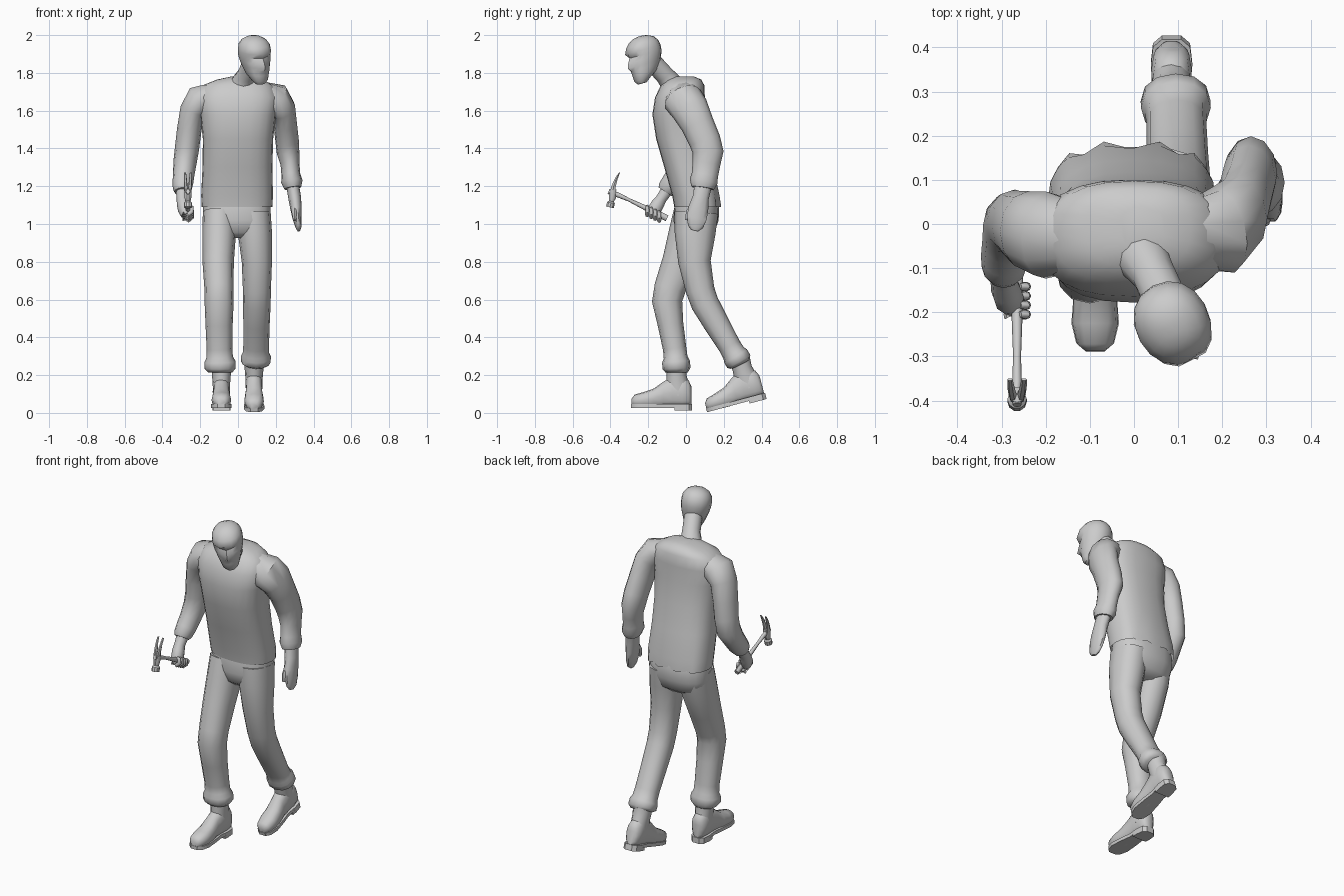
import bpy, bmesh, math
from mathutils import Vector, Matrix

X, Y, Z = Vector((1, 0, 0)), Vector((0, 1, 0)), Vector((0, 0, 1))


def finish(bm, name, mat=None, angle=50):
    bmesh.ops.recalc_face_normals(bm, faces=bm.faces)
    me = bpy.data.meshes.new(name)
    bm.to_mesh(me)
    bm.free()
    if mat:
        me.transform(mat)
    ob = bpy.data.objects.new(name, me)
    bpy.context.collection.objects.link(ob)
    bpy.ops.object.select_all(action='DESELECT')
    ob.select_set(True)
    bpy.context.view_layer.objects.active = ob
    bpy.ops.object.shade_smooth_by_angle(angle=math.radians(angle))
    return ob


def loft(name, secs, n=12, e=2.0, axis=None, mat=None, caps=(True, True), angle=50, tweak=None):
    """Skin superellipse sections (x, y, z, half width, half depth) along a path."""
    bm = bmesh.new()
    pts = [Vector(s[:3]) for s in secs]
    rings = []
    for i, s in enumerate(secs):
        t = axis or (pts[min(i + 1, len(pts) - 1)] - pts[max(i - 1, 0)]).normalized()
        u = (X - t * X.dot(t)).normalized()
        v = t.cross(u)
        ring = []
        for j in range(n):
            a = 2 * math.pi * j / n
            c, d = math.cos(a), math.sin(a)
            c = math.copysign(abs(c) ** (2 / e), c)
            d = math.copysign(abs(d) ** (2 / e), d)
            p = pts[i] + u * c * s[3] + v * d * s[4]
            if tweak:
                p = p + tweak(i, j)
            ring.append(bm.verts.new(p))
        rings.append(ring)
    for a, b in zip(rings, rings[1:]):
        for j in range(n):
            k = (j + 1) % n
            bm.faces.new((a[j], a[k], b[k], b[j]))
    if caps[0]:
        bm.faces.new(rings[0][::-1])
    if caps[1]:
        bm.faces.new(rings[-1])
    return finish(bm, name, mat, angle)


# sweater, open at the hem with a few folds at the back
def hem_folds(i, j):
    if i < 2 and 3 <= j <= 9:
        return Vector((0, (0.008 if j % 2 else -0.012) * (1 - i * 0.5), 0))
    return Vector()


loft("sweater_body", [
    (-.005, .06, 1.09, .187, .122), (-.005, .052, 1.15, .19, .125), (-.003, .015, 1.3, .185, .13),
    (0, -.02, 1.45, .186, .138), (0, -.038, 1.58, .2, .14), (0, -.032, 1.67, .215, .132),
    (0, -.018, 1.735, .185, .115), (.01, -.01, 1.765, .12, .09), (.02, -.01, 1.782, .05, .05)],
    n=24, e=2.5, axis=Z, caps=(False, True), tweak=hem_folds)

# sleeves
loft("left_sleeve", [
    (.13, -.025, 1.695, .06, .08), (.2, -.015, 1.66, .085, .105), (.237, .02, 1.61, .068, .1),
    (.25, .06, 1.53, .062, .088), (.26, .1, 1.44, .062, .084), (.265, .117, 1.38, .06, .082),
    (.275, .108, 1.32, .05, .074), (.28, .1, 1.26, .05, .07), (.285, .093, 1.225, .057, .074),
    (.29, .088, 1.19, .045, .06)])
loft("right_sleeve", [
    (-.13, -.03, 1.69, .06, .08), (-.2, -.025, 1.655, .085, .1), (-.24, -.015, 1.6, .068, .09),
    (-.258, -.005, 1.5, .065, .08), (-.27, .003, 1.4, .064, .075), (-.28, -.002, 1.33, .062, .075),
    (-.287, -.04, 1.265, .057, .062), (-.292, -.075, 1.215, .055, .058),
    (-.295, -.1, 1.185, .05, .052), (-.295, -.11, 1.17, .04, .042)])

# relaxed hand
loft("left_hand", [
    (.29, .09, 1.2, .034, .048), (.3, .078, 1.14, .034, .045), (.307, .065, 1.08, .03, .056),
    (.313, .057, 1.03, .024, .055), (.32, .05, .985, .017, .042), (.322, .045, .965, .008, .02)], n=10)
loft("left_thumb", [
    (.3, .045, 1.11, .015, .018), (.298, .015, 1.06, .014, .016), (.3, .005, 1.02, .008, .01)], n=8)

# gripping hand
loft("right_hand", [
    (-.295, -.1, 1.18, .034, .034), (-.295, -.13, 1.135, .03, .03), (-.29, -.15, 1.105, .034, .036),
    (-.283, -.17, 1.07, .034, .038), (-.278, -.18, 1.045, .025, .03)], n=10)
for k in range(4):
    y, z = -.205 + k * .021, 1.078 - k * .01
    loft("right_finger", [
        (-.292, y, z - .022, .012, .011), (-.265, y, z - .03, .012, .011), (-.244, y, z - .012, .012, .011),
        (-.246, y, z + .012, .011, .01), (-.258, y, z + .018, .007, .007)], n=8)

# claw hammer
HX = -.265
loft("hammer_handle", [
    (HX, -.1, 1.03, .014, .016), (HX, -.13, 1.045, .014, .017), (HX, -.22, 1.088, .012, .013),
    (HX, -.3, 1.127, .009, .009), (HX, -.36, 1.154, .011, .013), (HX, -.41, 1.172, .01, .014)], n=8)
loft("hammer_head", [
    (HX, -.386, 1.185, .02, .018), (HX, -.39, 1.14, .018, .02), (HX, -.395, 1.12, .014, .014),
    (HX, -.397, 1.112, .022, .022), (HX, -.403, 1.088, .022, .022)], n=10, angle=35)
for side in (-1, 1):
    loft("hammer_claw", [
        (HX + side * .009, -.388, 1.165, .01, .018), (HX + side * .011, -.383, 1.2, .009, .013),
        (HX + side * .014, -.369, 1.24, .008, .008), (HX + side * .016, -.352, 1.272, .006, .003)],
        n=6, angle=35)

# trousers
loft("trouser_seat", [
    (-.007, .05, .925, .1, .06), (-.007, .05, .955, .165, .1), (-.007, .053, 1.02, .18, .12),
    (-.007, .057, 1.09, .178, .118), (-.007, .05, 1.17, .168, .1)], n=20, e=2.4, axis=Z)
loft("right_trouser_leg", [
    (-.098, .045, 1.06, .088, .11), (-.1, .02, .95, .089, .112), (-.105, -.03, .8, .083, .096),
    (-.101, -.085, .66, .077, .084), (-.1, -.1, .59, .077, .08), (-.1, -.082, .47, .072, .068),
    (-.098, -.06, .34, .068, .062), (-.097, -.055, .295, .07, .063), (-.095, -.053, .27, .083, .074),
    (-.095, -.05, .235, .083, .074), (-.095, -.05, .215, .065, .06)], e=2.2)
loft("left_trouser_leg", [
    (.085, .055, 1.06, .088, .115), (.09, .048, .95, .09, .108), (.1, .045, .8, .08, .086),
    (.1, .075, .65, .074, .076), (.1, .1, .58, .073, .074), (.098, .16, .475, .07, .068),
    (.096, .23, .355, .068, .06), (.095, .252, .317, .07, .062), (.095, .263, .3, .079, .07),
    (.094, .28, .272, .079, .07), (.093, .287, .258, .06, .055)], e=2.2)


# boots, toe towards -y
def boot(side, mat):
    loft(side + "_boot_foot", [
        (0, -.288, .045, .022, .018), (0, -.272, .052, .041, .033), (0, -.225, .056, .052, .042),
        (0, -.17, .065, .049, .052), (0, -.12, .085, .043, .068), (0, -.07, .1, .044, .083),
        (0, -.02, .1, .046, .085), (0, .014, .09, .04, .07), (0, .028, .08, .024, .05)],
        e=2.4, axis=Y, mat=mat)
    loft(side + "_boot_shaft", [
        (0, -.04, .08, .044, .065), (0, -.045, .14, .046, .06), (0, -.05, .19, .05, .052),
        (0, -.05, .235, .054, .054)], axis=Z, mat=mat)
    half = [(.02, -.29), (.043, -.27), (.054, -.225), (.048, -.15), (.04, -.09), (.047, -.03), (.042, .015), (.022, .033)]
    for part, z0, z1, ymin in (("sole", .014, .034, -1), ("heel", 0, .02, -.06)):
        pts = [p for p in half if p[1] > ymin]
        if ymin > -1:
            pts = [(.045, ymin)] + pts
        outline = pts + [(-x, y) for x, y in reversed(pts)]
        bm = bmesh.new()
        f = bm.faces.new([bm.verts.new((x, y, z0)) for x, y in outline])
        ext = bmesh.ops.extrude_face_region(bm, geom=[f])
        bmesh.ops.translate(bm, vec=(0, 0, z1 - z0), verts=[v for v in ext["geom"] if isinstance(v, bmesh.types.BMVert)])
        finish(bm, side + "_boot_" + part, mat, 40)


boot("right", Matrix.Translation((-.088, 0, .012)))
boot("left", Matrix.Translation((.085, .115, -.01)) @ Matrix.Rotation(math.radians(15), 4, 'X')
     @ Matrix.Translation((0, .29, 0)))

# neck and collar
loft("neck", [
    (.015, -.06, 1.71, .075, .07), (.025, -.085, 1.755, .058, .056), (.045, -.115, 1.79, .05, .05),
    (.07, -.17, 1.85, .05, .05)])


# head: nose, brow and eye sockets are shaped from the front vertices (12 is the middle)
def face(i, j):
    d = abs(j - 12)
    push = {(3, 0): -.006, (4, 0): -.022, (5, 0): -.014, (6, 0): -.002, (6, 1): .012, (6, 2): .01,
            (7, 1): -.006, (7, 2): -.005, (4, 2): .006}.get((i, d), 0)
    return Vector((0, push, 0))


profile = [(0, -.082, -.035, .026), (.02, -.095, -.01, .044), (.05, -.096, .04, .058), (.075, -.097, .06, .066),
           (.095, -.096, .074, .072), (.12, -.095, .085, .079), (.145, -.092, .094, .083), (.17, -.096, .097, .084),
           (.2, -.086, .092, .08), (.225, -.064, .074, .063), (.24, -.035, .045, .036), (.245, -.01, .02, .012)]
tilt = (Matrix.Translation((.088, -.213, 1.873)) @ Matrix.Rotation(math.radians(-9), 4, 'Y')
        @ Matrix.Rotation(math.radians(27), 4, 'Z') @ Matrix.Rotation(math.radians(17), 4, 'X')
        @ Matrix.Translation((0, 0, -.12)))
loft("head", [(0, (f + b) / 2, z, w, (b - f) / 2) for z, f, b, w in profile],
     n=16, e=2.15, axis=Z, mat=tilt, tweak=face)
